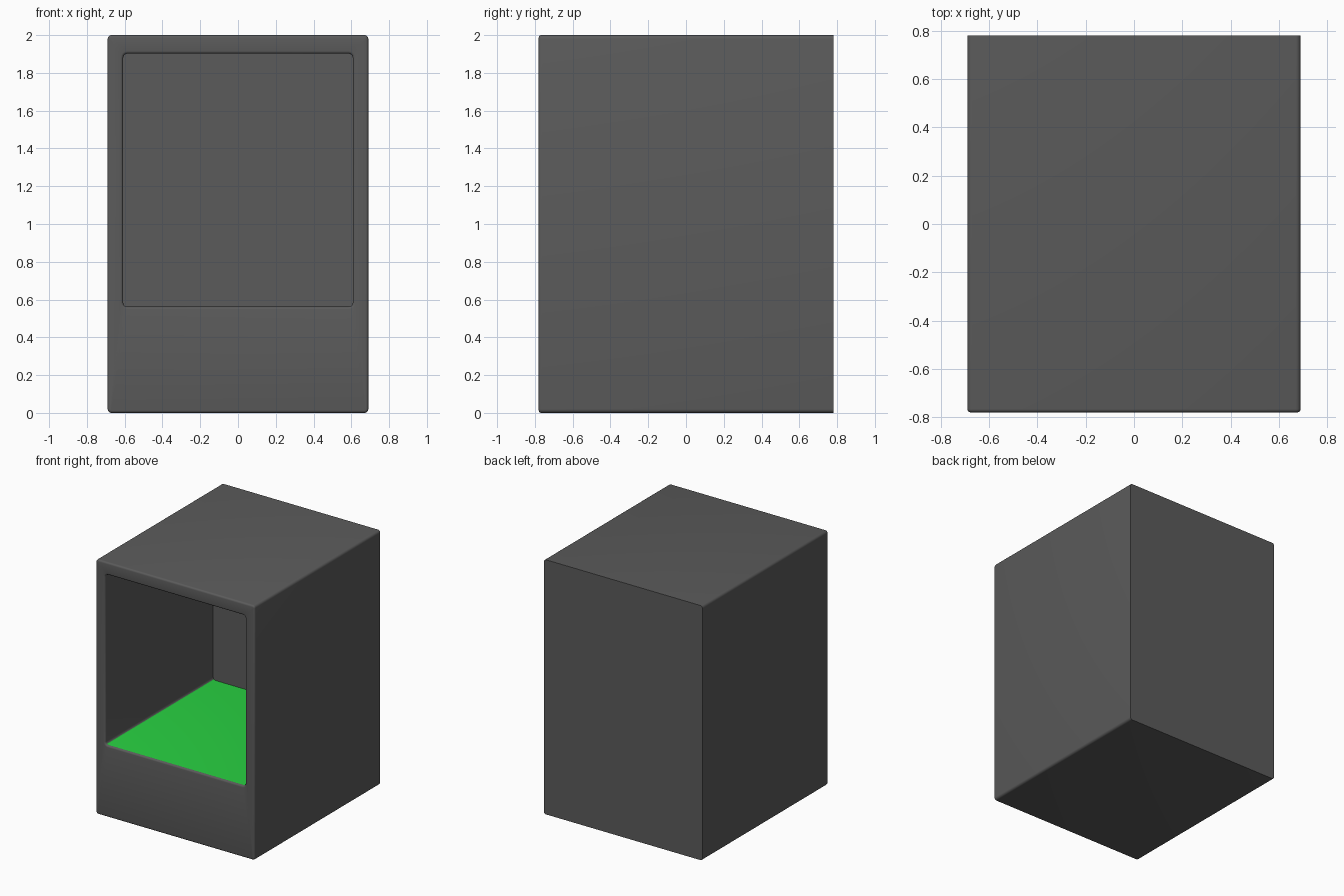
import bpy, bmesh
from math import sin, cos, pi, radians

if "Cube" in bpy.data.objects:
    bpy.data.objects.remove(bpy.data.objects["Cube"])

SEG = 4  # segments per rounded corner


def material(name, color):
    m = bpy.data.materials.new(name)
    m.diffuse_color = color
    m.use_nodes = True
    m.node_tree.nodes["Principled BSDF"].inputs["Base Color"].default_value = m.diffuse_color
    return m


def ring(bm, hx, z0, z1, r, y):
    """Rounded rectangle in the xz plane at depth y, starting bottom left."""
    corners = [(-hx + r, z0 + r, pi), (hx - r, z0 + r, 1.5 * pi),
               (hx - r, z1 - r, 0), (-hx + r, z1 - r, 0.5 * pi)]
    return [bm.verts.new((cx + r * cos(a + i * pi / 2 / SEG), y,
                          cz + r * sin(a + i * pi / 2 / SEG)))
            for cx, cz, a in corners for i in range(SEG + 1)]


bm = bmesh.new()
rings = []
front, back, b = -0.78, 0.78, 0.014

# outer shell, sharp at the back and rounded at the front
rings.append(ring(bm, 0.69, 0, 2, 0.02, back))
for i in range(SEG + 1):
    a = i * pi / 2 / SEG
    d = b * (1 - cos(a))
    rings.append(ring(bm, 0.69 - d, d, 2 - d, 0.02 - d, front + b * (1 - sin(a))))

# rounded lip of the opening
for i in range(SEG + 1):
    a = i * pi / 2 / SEG
    d = b * (1 - sin(a))
    rings.append(ring(bm, 0.608 + d, 0.562 - d, 1.902 + d, 0.022 + d,
                      front + b * (1 - cos(a))))

# deep cavity
rings.append(ring(bm, 0.608, 0.562, 1.902, 0.022, 0.56))

n = len(rings[0])
for k in range(len(rings) - 1):
    for i in range(n):
        j = (i + 1) % n
        f = bm.faces.new((rings[k][i], rings[k][j], rings[k + 1][j], rings[k + 1][i]))
        # green cavity floor
        if k == len(rings) - 2 and SEG - 2 <= i < SEG + 3:
            f.material_index = 1
bm.faces.new(rings[0])
bm.faces.new(rings[-1])
bmesh.ops.recalc_face_normals(bm, faces=bm.faces)

mesh = bpy.data.meshes.new("cabinet")
bm.to_mesh(mesh)
bm.free()
mesh.materials.append(material("dark_grey", (0.105, 0.105, 0.105, 1)))
mesh.materials.append(material("green_floor", (0.02, 0.6, 0.05, 1)))
cabinet = bpy.data.objects.new("cabinet", mesh)
bpy.context.collection.objects.link(cabinet)

bpy.context.view_layer.objects.active = cabinet
cabinet.select_set(True)
bpy.ops.object.shade_smooth_by_angle(angle=radians(30))
